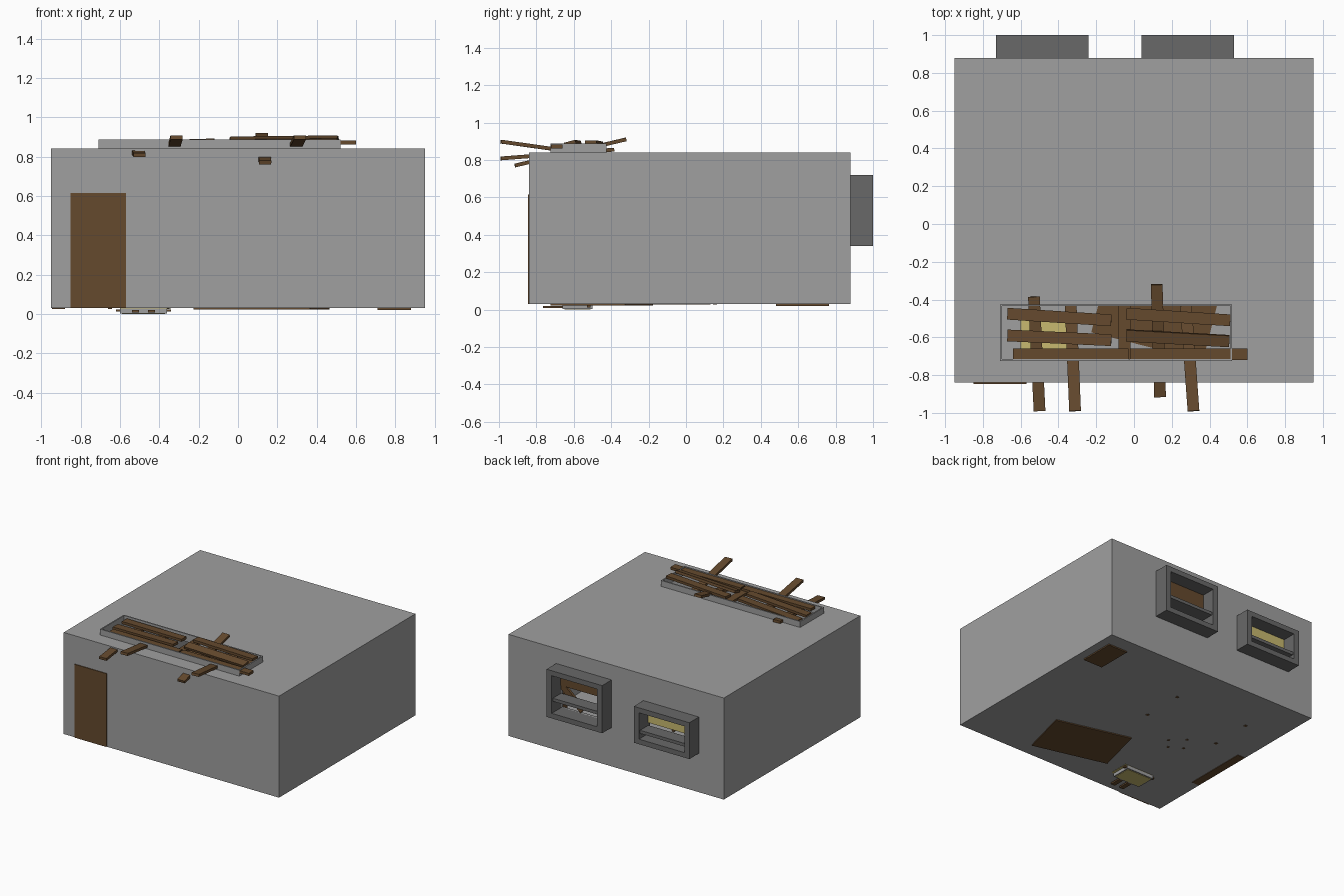
import bpy
from mathutils import Vector, Matrix

if "Cube" in bpy.data.objects:
    bpy.data.objects.remove(bpy.data.objects["Cube"])


def material(name, rgb):
    m = bpy.data.materials.new(name)
    m.use_nodes = True
    colour = (*rgb, 1)
    m.diffuse_color = colour
    m.node_tree.nodes["Principled BSDF"].inputs["Base Color"].default_value = colour
    return m


CONCRETE = material("concrete grey", (0.35, 0.35, 0.35))
FRAME = material("dark grey", (0.14, 0.14, 0.14))
WOOD = material("brown wood", (0.13, 0.068, 0.027))
YELLOW = material("pale yellow", (0.58, 0.49, 0.16))


def finish(obj, name, mat):
    obj.name = name
    obj.data.materials.append(mat)
    return obj


def box(name, x, y, z, mat, turn=0):
    """Box from its ranges, turned about its own vertical axis."""
    centre = [(a + b) / 2 for a, b in (x, y, z)]
    bpy.ops.mesh.primitive_cube_add(size=1, location=centre, rotation=(0, 0, turn))
    obj = bpy.context.object
    obj.scale = [b - a for a, b in (x, y, z)]
    return finish(obj, name, mat)


def plank(name, start, end, width=0.062, thick=0.02, roll=0, mat=WOOD):
    """Board laid between two end points."""
    a, b = Vector(start), Vector(end)
    along = (b - a).normalized()
    side = Vector((0, 0, 1)).cross(along).normalized()
    up = along.cross(side)
    basis = Matrix((along, side, up)).transposed() @ Matrix.Rotation(roll, 3, 'X')
    bpy.ops.mesh.primitive_cube_add(size=1)
    obj = bpy.context.object
    obj.matrix_world = (Matrix.Translation((a + b) / 2) @ basis.to_4x4()
                        @ Matrix.Diagonal(((b - a).length, width, thick, 1)))
    return finish(obj, name, mat)


def cut(target, *ranges):
    """Cut a box-shaped opening out of the target."""
    tool = box("cutter", *ranges, CONCRETE)
    tool.hide_render = True
    mod = target.modifiers.new("opening", 'BOOLEAN')
    mod.operation = 'DIFFERENCE'
    mod.solver = 'EXACT'
    mod.object = tool
    bpy.context.view_layer.objects.active = target
    bpy.ops.object.modifier_apply(modifier=mod.name)
    bpy.data.objects.remove(tool)


# Hollow room with roof and window openings
HOLE_X, HOLE_Y = (-0.70, 0.51), (-0.715, -0.435)
room = box("room_shell", (-0.95, 0.95), (-0.84, 0.88), (0.03, 0.84), CONCRETE)
cut(room, (-0.935, 0.935), (-0.825, 0.865), (0.045, 0.825))
cut(room, HOLE_X, HOLE_Y, (0.8, 0.9))
curb = box("roof_curb", (-0.71, 0.52), (-0.725, -0.425), (0.83, 0.887), CONCRETE)
cut(curb, HOLE_X, HOLE_Y, (0.8, 0.9))

# Door
box("door", (-0.85, -0.57), (-0.846, -0.835), (0.03, 0.615), WOOD)

# Window boxes with a shelf in each
for side, x0, x1, top, shelf in (("left", 0.04, 0.53, 0.72, 0.47),
                                 ("right", -0.73, -0.24, 0.63, 0.42)):
    inner_x = (x0 + 0.045, x1 - 0.045)
    inner_z = (0.38, top - 0.04)
    cut(room, inner_x, (0.8, 0.95), inner_z)
    frame = box(side + "_window_frame", (x0, x1), (0.86, 1), (0.34, top), FRAME)
    cut(frame, inner_x, (0.8, 1.1), inner_z)
    box(side + "_window_shelf", inner_x, (0.88, 0.985), (shelf, shelf + 0.025), FRAME)
box("left_window_board", (0.06, 0.51), (0.872, 0.888), (0.56, 0.69), WOOD)
box("right_window_blind", (-0.71, -0.26), (0.872, 0.888), (0.47, 0.6), YELLOW)
plank("left_window_brace", (0.5, 0.87, 0.57), (0.3, 0.87, 0.4), 0.02, 0.05)

# Broken beams running front to back
for i, (front, back) in enumerate((
        ((-0.50, -0.99, 0.808), (-0.53, -0.385, 0.855)),
        ((-0.312, -0.99, 0.898), (-0.335, -0.435, 0.82)),
        ((0.138, -0.915, 0.77), (0.12, -0.32, 0.91)),
        ((0.315, -0.99, 0.898), (0.275, -0.435, 0.82)))):
    plank(f"roof_beam_{i}", front, back)

# Boards nailed across the roof opening
for i, (left, right, roll) in enumerate((
        ((-0.67, -0.475, 0.865), (-0.12, -0.51, 0.882), 0),
        ((-0.67, -0.59, 0.865), (-0.12, -0.615, 0.882), 0),
        ((-0.64, -0.69, 0.872), (-0.03, -0.69, 0.872), 0),
        ((-0.02, -0.69, 0.872), (0.60, -0.69, 0.872), 0),
        ((-0.04, -0.475, 0.888), (0.51, -0.51, 0.895), 0),
        ((-0.04, -0.59, 0.885), (0.505, -0.62, 0.89), 0.25))):
    plank(f"roof_board_{i}", left, right, roll=roll)
plank("roof_cross_board", (-0.05, -0.72, 0.855), (-0.05, -0.435, 0.855))

# Rugs and furniture footprints on the floor
box("rug", (-0.185, 0.425), (-0.655, -0.245), (0.022, 0.05), WOOD, turn=-0.25)
box("cabinet", (0.71, 0.88), (0.48, 0.765), (0.02, 0.3), WOOD)
box("low_shelf", (-0.945, -0.88), (-0.39, 0.13), (0.026, 0.3), WOOD)

# Table and chair
for x in (-0.65, 0):
    for y in (0.155, 0.49):
        box("table_leg", (x - 0.01, x + 0.01), (y - 0.01, y + 0.01), (0.026, 0.3), WOOD)
box("table_top", (-0.68, 0.03), (0.125, 0.52), (0.3, 0.32), WOOD)
for x, y in ((-0.355, -0.03), (-0.456, 0.06), (-0.515, -0.05), (-0.416, -0.11)):
    box("chair_leg", (x - 0.008, x + 0.008), (y - 0.008, y + 0.008), (0.026, 0.19), WOOD)
box("chair_seat", (-0.505, -0.365), (-0.1, 0.04), (0.19, 0.205), WOOD, turn=0.7)

# Collapsed seat lying through the floor
box("fallen_seat", (-0.60, -0.36), (-0.66, -0.50), (0.003, 0.028), CONCRETE)
box("fallen_seat_underside", (-0.59, -0.37), (-0.65, -0.51), (0, 0.004), YELLOW)
box("fallen_seat_cushion", (-0.60, -0.34), (-0.66, -0.50), (0.028, 0.06), YELLOW)
for x in (-0.52, -0.44):
    box("fallen_seat_leg", (x - 0.018, x + 0.018), (-0.765, -0.50), (0.008, 0.02), WOOD)
box("fallen_seat_rail", (-0.62, -0.34), (-0.53, -0.51), (0.012, 0.024), WOOD)
